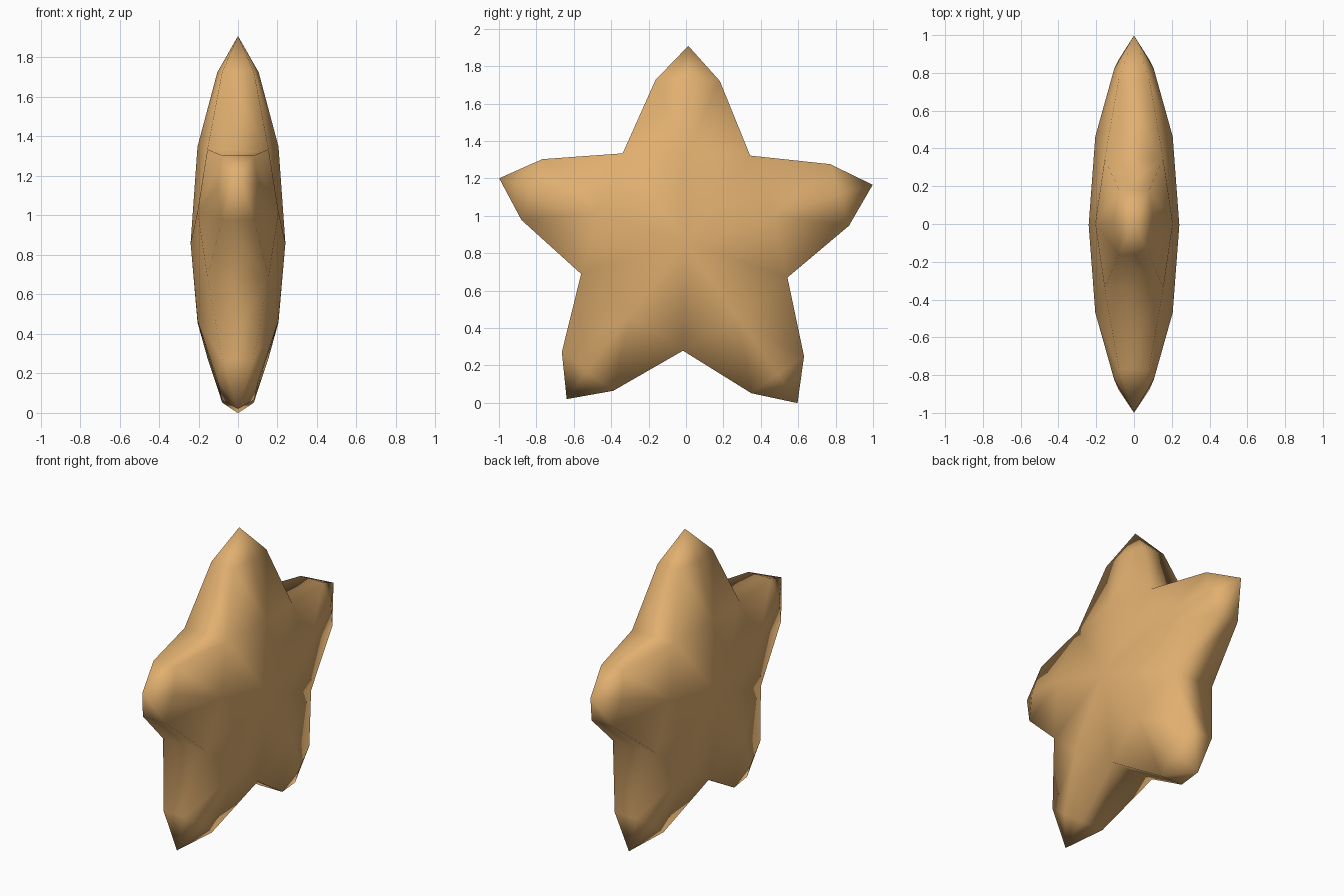
import bpy, bmesh, math

if "Cube" in bpy.data.objects:
    bpy.data.objects.remove(bpy.data.objects["Cube"])

CY, CZ = -0.006, 0.859        # star centre
TILT = math.radians(-1.0)     # slight clockwise lean seen from +x

bm = bmesh.new()


def vert(arm, along, across, x):
    """Point on an arm: distance along its axis, sideways offset, thickness x."""
    a = math.radians(90 + 72 * arm) + TILT
    y = along * math.cos(a) - across * math.sin(a)
    z = along * math.sin(a) + across * math.cos(a)
    return bm.verts.new((x, CY + y, CZ + z))


# shared points: centres, arm tips and the notches between arms
SIDES = (1, -1)
centre = {s: bm.verts.new((0.24 * s, CY, CZ)) for s in SIDES}
tips = [vert(i, 1.05, 0, 0) for i in range(5)]
notch = {s: [vert(i + 0.5, 0.58, 0, 0.155 * s) for i in range(5)] for s in SIDES}

# five puffy arms, each with a ridge on both faces and a rim wall on both edges
for i in range(5):
    shoulder = {}
    for s in SIDES:
        mid = vert(i, 0.49, 0, 0.205 * s)
        top = vert(i, 0.865, 0, 0.105 * s)
        for e in SIDES:
            n = notch[s][i if e == 1 else i - 1]
            sh = shoulder[s, e] = vert(i, 0.865, 0.172 * e, 0.08 * s)
            bm.faces.new((centre[s], mid, n))
            bm.faces.new((mid, top, sh, n))
            bm.faces.new((top, tips[i], sh))
    for e in SIDES:
        k = i if e == 1 else i - 1
        bm.faces.new((notch[1][k], shoulder[1, e], shoulder[-1, e], notch[-1][k]))
        bm.faces.new((shoulder[1, e], tips[i], shoulder[-1, e]))

bmesh.ops.recalc_face_normals(bm, faces=bm.faces)
for f in bm.faces:
    f.smooth = True

mesh = bpy.data.meshes.new("star")
bm.to_mesh(mesh)
bm.free()

# single warm tan colour
tan = bpy.data.materials.new("warm tan")
tan.diffuse_color = (0.75, 0.43, 0.16, 1)
tan.use_nodes = True
tan.node_tree.nodes["Principled BSDF"].inputs["Base Color"].default_value = tan.diffuse_color
mesh.materials.append(tan)
star = bpy.data.objects.new("star", mesh)
bpy.context.collection.objects.link(star)
